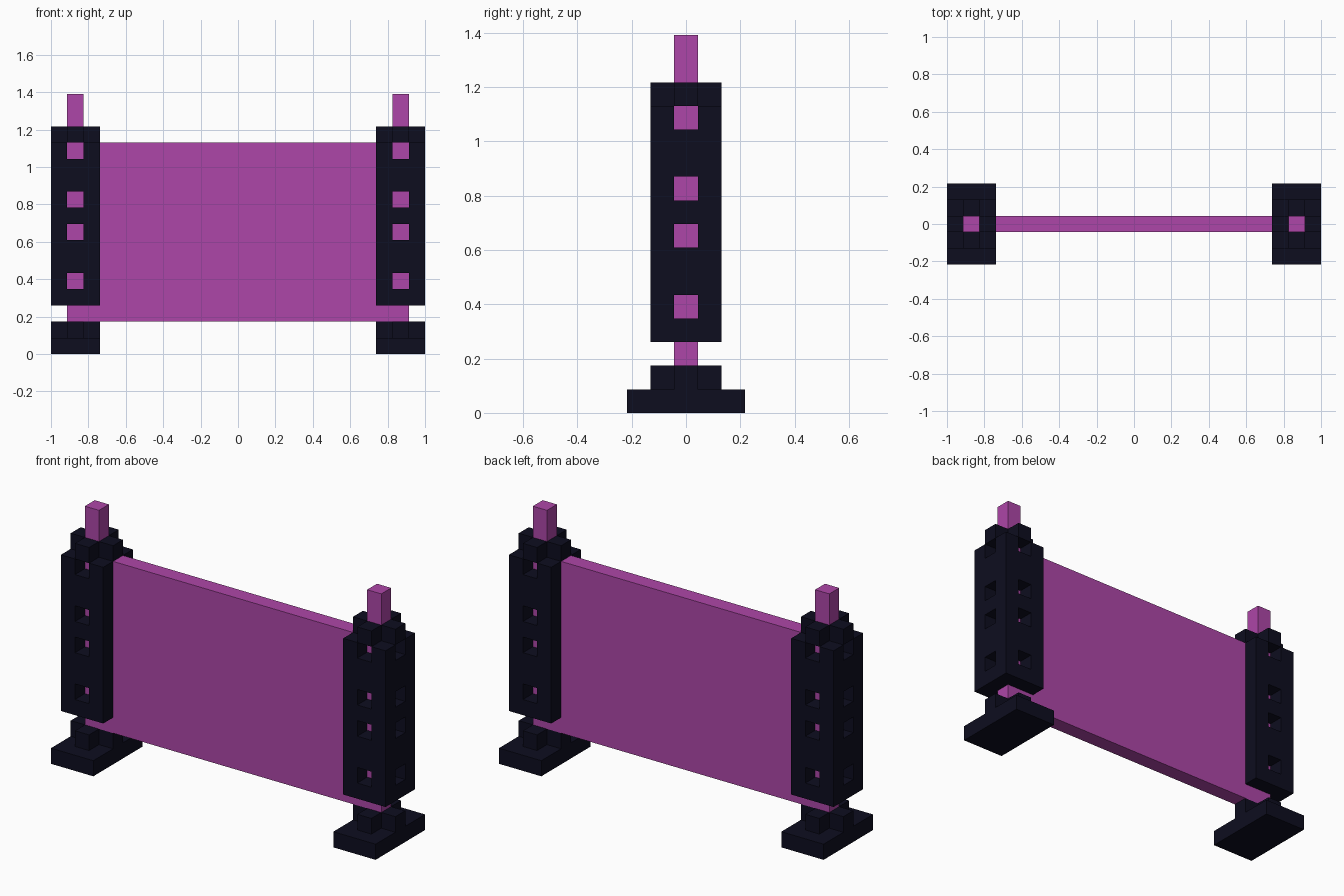
import bpy, bmesh, math
from mathutils import Vector

if "Cube" in bpy.data.objects:
    bpy.data.objects.remove(bpy.data.objects["Cube"])

U = 2 / 23  # one block of the grid

def material(name, rgb):
    m = bpy.data.materials.new(name)
    m.diffuse_color = (*rgb, 1)
    m.use_nodes = True
    m.node_tree.nodes["Principled BSDF"].inputs["Base Color"].default_value = m.diffuse_color
    return m

navy = material("dark navy", (0.004, 0.004, 0.0137))
purple = material("purple", (0.423, 0.061, 0.392))

def block(xs, ys, zs):
    """Cells in inclusive x and y ranges, and z from bottom up to top."""
    return {(x, y, z) for x in range(xs[0], xs[1] + 1)
            for y in range(ys[0], ys[1] + 1) for z in range(*zs)}

parts = {}

# Purple panel spanning between the two rods
parts["panel"] = (block((-9, 9), (0, 0), (2, 13)), purple)

for side, s in (("left", -1), ("right", 1)):
    c = 10 * s
    # Central rod
    rod = block((c, c), (0, 0), (2, 16))
    parts[side + "_rod"] = (rod, purple)

    # Foot slab with a cross-shaped step on top
    foot = block((c - 1, c + 1), (-2, 2), (0, 1))
    foot |= block((c - 1, c + 1), (0, 0), (1, 2)) | block((c, c), (-1, 1), (1, 2))
    parts[side + "_foot"] = (foot, navy)

    # Sleeve around the rod, with window holes and a cross-shaped cap
    sleeve = block((c - 1, c + 1), (-1, 1), (3, 13))
    for z in (4, 7, 9, 12):
        sleeve -= block((c - 1, c + 1), (0, 0), (z, z + 1))
        sleeve -= block((c, c), (-1, 1), (z, z + 1))
    sleeve |= block((c - 1, c + 1), (0, 0), (13, 14)) | block((c, c), (-1, 1), (13, 14))
    sleeve -= rod | parts["panel"][0]
    parts[side + "_sleeve"] = (sleeve, navy)

solid = set().union(*(cells for cells, _ in parts.values()))

def build(name, cells, mat):
    """Skin the cells, leaving out faces that touch any other cell."""
    bm = bmesh.new()
    for cell in sorted(cells):
        centre = Vector(cell) + Vector((0, 0, 0.5))
        for axis in range(3):
            for sign in (-1, 1):
                n = Vector((0, 0, 0))
                n[axis] = sign
                if tuple(int(a + b) for a, b in zip(cell, n)) in solid:
                    continue
                u = Vector((0, 0, 0))
                u[(axis + 1) % 3] = 0.5
                v = n.cross(u)
                mid = centre + n * 0.5
                bm.faces.new([bm.verts.new((mid + a * u + b * v) * U)
                              for a, b in ((-1, -1), (1, -1), (1, 1), (-1, 1))])
    bmesh.ops.remove_doubles(bm, verts=bm.verts, dist=0.001)
    bmesh.ops.dissolve_limit(bm, angle_limit=math.radians(1),
                             verts=bm.verts, edges=bm.edges)
    me = bpy.data.meshes.new(name)
    bm.to_mesh(me)
    bm.free()
    me.materials.append(mat)
    bpy.context.collection.objects.link(bpy.data.objects.new(name, me))

for name, (cells, mat) in parts.items():
    build(name, cells, mat)
